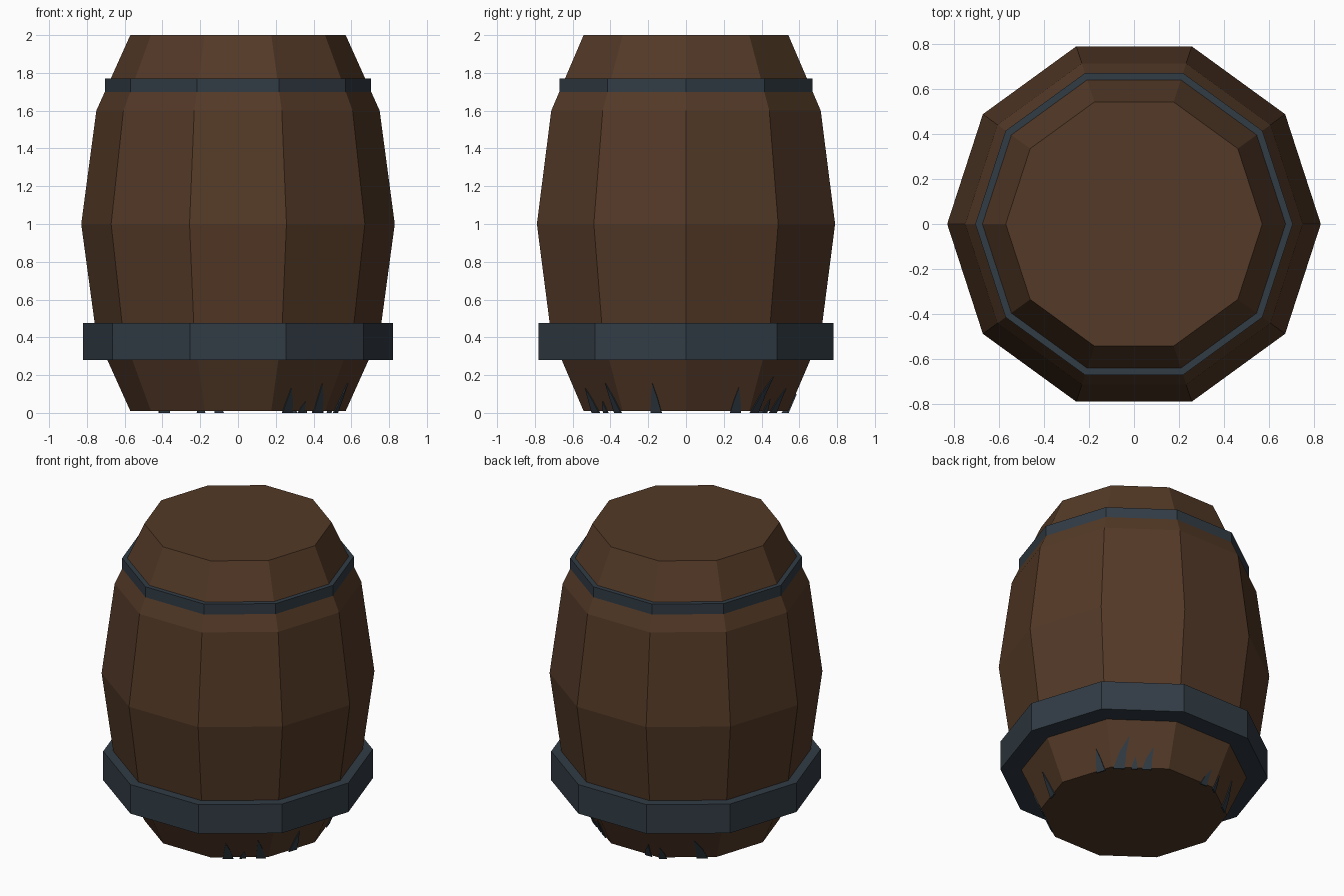
import bpy, math
from mathutils import Vector

if "Cube" in bpy.data.objects:
    bpy.data.objects.remove(bpy.data.objects["Cube"])

SIDES = 10


def material(name, rgb):
    m = bpy.data.materials.new(name)
    m.diffuse_color = (*rgb, 1)
    m.use_nodes = True
    m.node_tree.nodes["Principled BSDF"].inputs["Base Color"].default_value = m.diffuse_color
    return m


WOOD = material("dark brown wood", (0.087, 0.041, 0.020))
IRON = material("slate iron", (0.031, 0.045, 0.059))


def make_object(name, verts, faces, mat):
    me = bpy.data.meshes.new(name)
    me.from_pydata(verts, [], faces)
    me.materials.append(mat)
    me.validate()
    ob = bpy.data.objects.new(name, me)
    bpy.context.collection.objects.link(ob)
    return ob


def lathe(name, profile, mat, closed):
    """Spin an (r, z) profile round z in SIDES steps; cap the ends or close the loop."""
    n = len(profile)
    verts = []
    for r, z in profile:
        for i in range(SIDES):
            a = math.tau * i / SIDES
            verts.append((r * math.cos(a), r * math.sin(a), z))
    faces = []
    for k in range(n if closed else n - 1):
        a, b = k * SIDES, ((k + 1) % n) * SIDES
        for i in range(SIDES):
            j = (i + 1) % SIDES
            faces.append((a + i, a + j, b + j, b + i))
    if not closed:
        faces.append(tuple(reversed(range(SIDES))))
        faces.append(tuple(range((n - 1) * SIDES, n * SIDES)))
    return make_object(name, verts, faces, mat)


# Barrel body
lathe("barrel_body", [(0.57, 0.01), (0.75, 0.41), (0.83, 1.0), (0.75, 1.6), (0.57, 2.0)],
      WOOD, False)


# Iron hoops
def hoop(name, r_in, r_out, z0, z1):
    lathe(name, [(r_in, z0), (r_out, z0), (r_out, z1), (r_in, z1)], IRON, True)


hoop("upper_hoop", 0.64, 0.705, 1.70, 1.77)
hoop("lower_hoop", 0.66, 0.82, 0.28, 0.475)


# Pointed streaks lying on the sloping lower staves
def streak(name, angle, base, tip, height, width):
    a = math.radians(angle)
    out = Vector((math.cos(a), math.sin(a), 0))
    side = Vector((-math.sin(a), math.cos(a), 0))

    def point(t, z, lift):
        apothem = (0.57 + 0.45 * (z - 0.01)) * math.cos(math.pi / SIDES)
        return out * (apothem + lift) + side * t + Vector((0, 0, z))

    mid = base + (tip - base) * 0.35
    outline = [(base - width / 2, 0.0), (base + width / 2, 0.0),
               (mid + width * 0.3, height * 0.5), (tip, height),
               (mid - width * 0.3, height * 0.5)]
    n = len(outline)
    verts = [point(t, z, 0.006) for t, z in outline] + [point(t, z, -0.003) for t, z in outline]
    faces = [tuple(range(n)), tuple(reversed(range(n, 2 * n)))]
    faces += [(i, i + n, (i + 1) % n + n, (i + 1) % n) for i in range(n)]
    make_object(name, verts, faces, IRON)


# face angle, base offset, tip offset, height, width
STREAKS = [
    (-54, -0.07, -0.085, 0.13, 0.065), (-54, 0.02, 0.03, 0.06, 0.04),
    (-54, 0.13, 0.11, 0.155, 0.06),
    (-18, 0.01, 0.01, 0.155, 0.06),
    (18, 0.10, 0.10, 0.135, 0.06),
    (54, -0.13, -0.07, 0.19, 0.07), (54, -0.035, -0.03, 0.07, 0.04),
    (54, 0.04, 0.08, 0.13, 0.06),
    (90, 0.10, 0.13, 0.10, 0.05),
    (126, -0.15, -0.17, 0.09, 0.05), (126, 0.09, 0.03, 0.16, 0.07),
]
for i, s in enumerate(STREAKS):
    streak(f"lower_streak_{i + 1}", *s)
